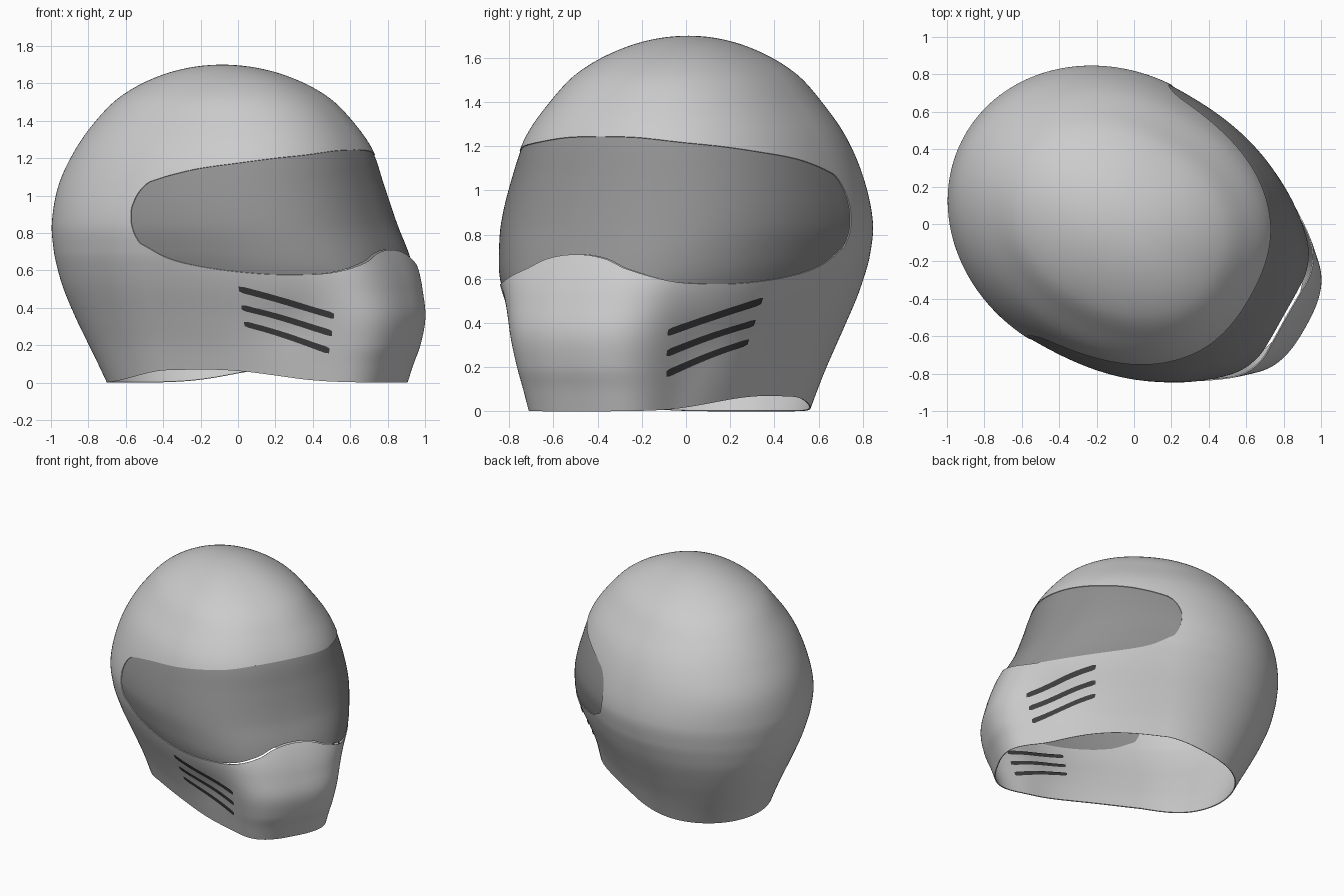
import bpy, bmesh, math
from mathutils import Vector

if "Cube" in bpy.data.objects:
    bpy.data.objects.remove(bpy.data.objects["Cube"])

HEADING = math.radians(-29.4)      # the helmet is turned on its stand
SIDE_SHIFT = -0.032
TOP = 1.70
END = 94.8                         # angle where the visor ends

# z, centre, back reach, front reach, half width, front squareness, muzzle bulge
SECTIONS = [
    (1.70, -.08, 0, 0, 0, 2.25, 0), (1.65, -.08, .322, .325, .25, 2.25, 0),
    (1.53, -.08, .567, .575, .455, 2.25, 0), (1.40, -.085, .70, .712, .566, 2.3, 0),
    (1.24, -.09, .81, .825, .674, 2.3, 0), (1.05, -.11, .88, .908, .745, 2.3, 0),
    (.85, -.14, .881, 1.01, .78, 2.35, 0), (.70, -.15, .861, 1.082, .76, 2.4, .03),
    (.60, -.15, .842, 1.10, .729, 2.5, .058), (.50, -.15, .814, 1.10, .69, 2.5, .09),
    (.35, -.15, .752, 1.08, .623, 2.5, .14), (.20, -.15, .677, 1.05, .56, 2.6, .145),
    (.10, -.15, .624, 1.02, .525, 2.7, .135), (0, -.15, .573, 1.0, .493, 2.8, .12)]
SECTIONS = [(math.sqrt(TOP - r[0]),) + r[1:] for r in SECTIONS]

# visor opening: angle from the front, lower edge, upper edge
OPENING = [(-8, .69, 1.243), (0, .71, 1.245), (8, .69, 1.243), (15, .645, 1.238),
           (30, .59, 1.218), (45, .576, 1.20), (60, .583, 1.175), (75, .615, 1.145),
           (84, .66, 1.112), (89, .725, 1.083), (92, .785, 1.05), (94, .86, 1.0),
           (END, .925, .945)]


def interp(table, x):
    """Smooth curve through the rows of a table."""
    n = len(table)
    x = min(max(x, table[0][0]), table[-1][0])
    i = 0
    while i < n - 2 and x > table[i + 1][0]:
        i += 1
    a, b = table[i], table[i + 1]
    p, q = table[max(i - 1, 0)], table[min(i + 2, n - 1)]
    h = b[0] - a[0]
    t = (x - a[0]) / h
    out = []
    for k in range(1, len(a)):
        ma = (b[k] - p[k]) / (b[0] - p[0]) * h
        mb = (q[k] - a[k]) / (q[0] - a[0]) * h
        out.append((2*t**3 - 3*t*t + 1) * a[k] + (t**3 - 2*t*t + t) * ma
                   + (3*t*t - 2*t**3) * b[k] + (t**3 - t*t) * mb)
    return out


def surface(deg, s, out=0.0, muzzle=1.0):
    """Point on the helmet for an angle from the front and a depth below the crown."""
    z = TOP - s * s
    # arched lower rim at the sides
    if z < .4:
        z += .07 * math.exp(-((abs(deg) - 82) / 32) ** 2) * (1 - max(z, 0) / .4)
    uc, back, front, half, n, bulge = interp(SECTIONS, math.sqrt(max(TOP - z, 0)))
    th = math.radians(deg)
    c, sn = math.cos(th), math.sin(th)
    if c >= 0:
        u = front * c ** (2 / n)
        v = math.copysign(half * abs(sn) ** (2 / n), sn)
    else:
        u, v = back * c, half * sn
    extra = out + muzzle * bulge * math.exp(-(deg / 32) ** 4)
    extra -= muzzle * .015 * math.exp(-((abs(deg) - 50) / 12) ** 2 - ((z - .3) / .14) ** 2)
    u += uc + extra * c
    v += SIDE_SHIFT + extra * sn
    ca, sa = math.cos(HEADING), math.sin(HEADING)
    return Vector((u * ca - v * sa, u * sa + v * ca, z))


def in_opening(p):
    d = abs(p[0])
    if d >= END:
        return False
    lo, hi = interp(OPENING, d)
    return lo < TOP - p[1] * p[1] < hi


def material(name, value):
    m = bpy.data.materials.new(name)
    m.diffuse_color = (value, value, value, 1)
    m.use_nodes = True
    m.node_tree.nodes["Principled BSDF"].inputs["Base Color"].default_value = m.diffuse_color
    return m


def finish(name, bm, mat, thickness=0):
    bmesh.ops.remove_doubles(bm, verts=bm.verts, dist=1e-6)
    me = bpy.data.meshes.new(name)
    bm.to_mesh(me)
    bm.free()
    ob = bpy.data.objects.new(name, me)
    bpy.context.collection.objects.link(ob)
    me.materials.append(mat)
    bpy.ops.object.select_all(action='DESELECT')
    ob.select_set(True)
    bpy.context.view_layer.objects.active = ob
    if thickness:
        mod = ob.modifiers.new("thickness", 'SOLIDIFY')
        mod.thickness, mod.offset = thickness, -1
        bpy.ops.object.modifier_apply(modifier=mod.name)
    bpy.ops.object.shade_smooth_by_angle(angle=math.radians(40))
    return ob


# grid of (angle, depth) points, with vertices slid onto the visor outline
ROWS, COLS = 160, 256
S_END = math.sqrt(TOP)
grid = {(i, j): (-180 + 360 * j / COLS, S_END * i / ROWS)
        for i in range(ROWS + 1) for j in range(COLS)}
inside = {k: in_opening(p) for k, p in grid.items()}
snap = {}
for (i, j) in grid:
    for nb in ((i + 1, j), (i, (j + 1) % COLS)):
        if nb not in grid or inside[nb] == inside[(i, j)]:
            continue
        a, b = grid[(i, j)], grid[nb]
        lo, hi = 0.0, 1.0
        for _ in range(14):
            mid = (lo + hi) / 2
            m = (a[0] + (b[0] - a[0]) * mid, a[1] + (b[1] - a[1]) * mid)
            if in_opening(m) == inside[(i, j)]:
                lo = mid
            else:
                hi = mid
        m = (a[0] + (b[0] - a[0]) * lo, a[1] + (b[1] - a[1]) * lo)
        key, dist = ((i, j), lo) if lo < .5 else (nb, 1 - lo)
        if key not in snap or dist < snap[key][0]:
            snap[key] = (dist, m)
for k, (_, m) in snap.items():
    grid[k] = m


def skin(want_inside, **kw):
    """Mesh of the grid faces inside or outside the visor opening."""
    bm = bmesh.new()
    verts = {}
    for i in range(ROWS):
        for j in range(COLS):
            k = (j + 1) % COLS
            q = [(i, j), (i + 1, j), (i + 1, k), (i, k)]
            if q[0] in snap and q[2] in snap:
                polys = [q[:3], [q[0], q[2], q[3]]]
            elif q[1] in snap and q[3] in snap:
                polys = [[q[0], q[1], q[3]], q[1:]]
            else:
                polys = [q]
            for f in polys:
                free = [inside[p] for p in f if p not in snap]
                if free:
                    state = any(free)
                else:
                    state = in_opening([sum(grid[p][x] for p in f) / len(f) for x in (0, 1)])
                if state != want_inside:
                    continue
                for p in f:
                    if p not in verts:
                        verts[p] = bm.verts.new(surface(*grid[p], **kw))
                bm.faces.new([verts[p] for p in f])
    return bm


shell_mat = material("light grey shell", .6)
visor_mat = material("dark grey visor", .28)
vent_mat = material("near black vents", .05)

# helmet shell and slightly inset visor
finish("helmet_shell", skin(False), shell_mat, .007)
finish("visor", skin(True, out=-.005, muzzle=.5), visor_mat)

# three sloping vent slots on each cheek, seen from outside and inside
bm = bmesh.new()
STEPS = 24
for side in (1, -1):
    for n in range(3):
        for out in (.005, -.014):
            strips = []
            for i in range(STEPS + 1):
                t = i / STEPS
                deg = side * (66 + (32.5 + n * .7 - 66) * t)
                z = (.50 - .10 * n) * (1 - t) + (.355 - .095 * n) * t
                half = .018 if 0 < i < STEPS else .013
                strips.append([bm.verts.new(surface(deg, math.sqrt(TOP - z - dz), out))
                               for dz in (half, 0, -half)])
            for a, b in zip(strips, strips[1:]):
                for r in (0, 1):
                    f = [a[r], a[r + 1], b[r + 1], b[r]]
                    if (side > 0) == (out > 0):
                        f.reverse()
                    bm.faces.new(f)
finish("cheek_vents", bm, vent_mat)
